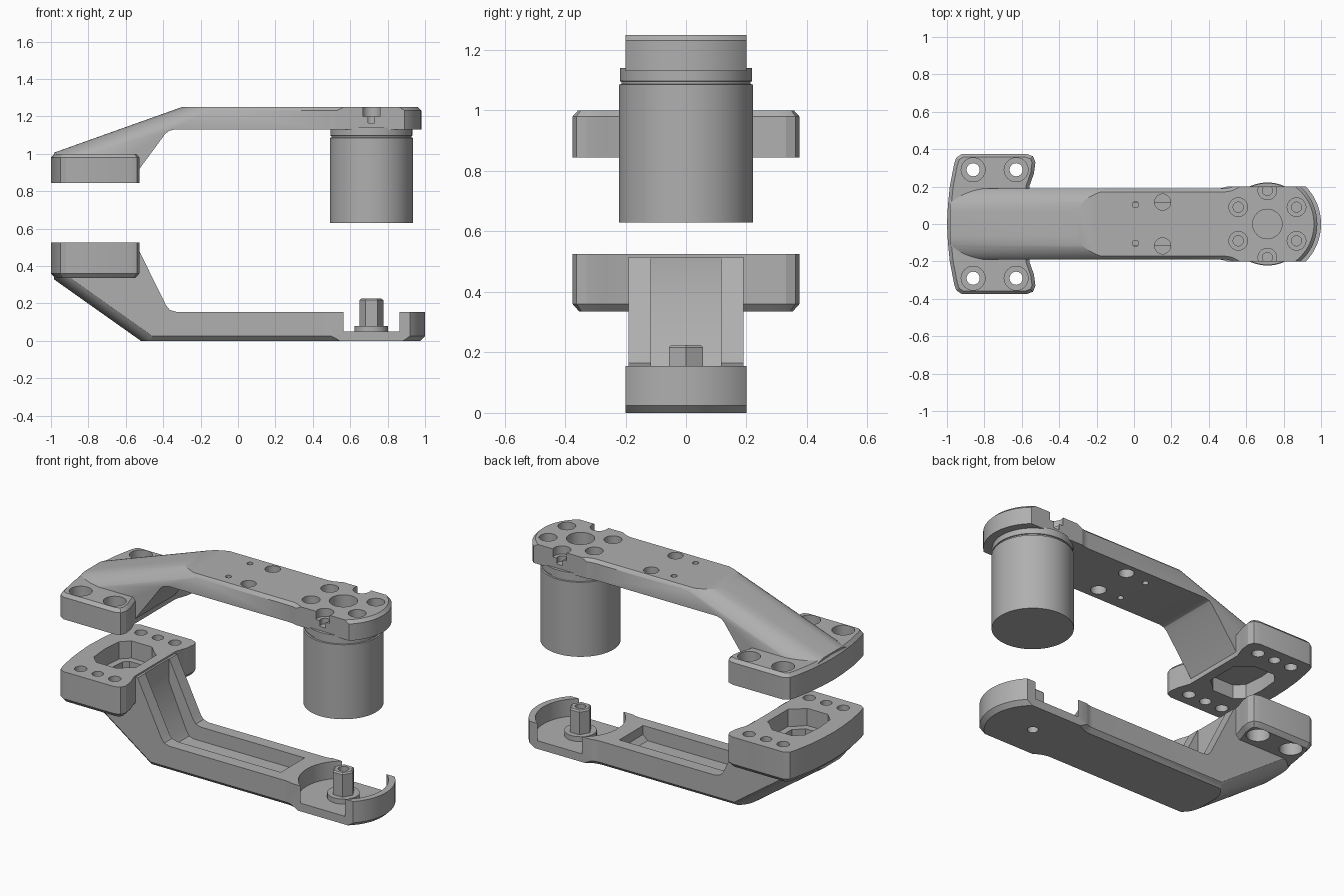
import bpy, bmesh
from math import sin, cos, pi, atan2, sqrt, radians
from mathutils import Vector

if "Cube" in bpy.data.objects:
    bpy.data.objects.remove(bpy.data.objects["Cube"])

metal = bpy.data.materials.new("grey metal")
metal.use_nodes = True
grey = (0.43, 0.43, 0.43, 1)
metal.diffuse_color = grey
metal.node_tree.nodes["Principled BSDF"].inputs["Base Color"].default_value = grey

HEAD_X = 0.713
ARM_W = 0.19


def inset(outline, d):
    """Move a counter-clockwise outline inwards by d with mitred corners."""
    result = []
    for i, p in enumerate(outline):
        a = (p - outline[i - 1]).normalized()
        b = (outline[(i + 1) % len(outline)] - p).normalized()
        na, nb = Vector((-a.y, a.x)), Vector((-b.y, b.x))
        result.append(p + (na + nb) * d / (1 + na.dot(nb)))
    return result


def prism(name, outline, levels, place=lambda u, v, w: (u, v, w)):
    """Stack an outline at several (height, inset) levels into a closed solid."""
    outline = [Vector(p) for p in outline]
    bm = bmesh.new()
    rings = [[bm.verts.new(place(p.x, p.y, w)) for p in inset(outline, d)]
             for w, d in levels]
    for low, high in zip(rings, rings[1:]):
        for i in range(len(low)):
            bm.faces.new((low[i - 1], low[i], high[i], high[i - 1]))
    bm.faces.new(rings[0][::-1])
    bm.faces.new(rings[-1])
    bmesh.ops.recalc_face_normals(bm, faces=bm.faces)
    mesh = bpy.data.meshes.new(name)
    bm.to_mesh(mesh)
    bm.free()
    mesh.materials.append(metal)
    obj = bpy.data.objects.new(name, mesh)
    bpy.context.collection.objects.link(obj)
    return obj


def combine(target, other, operation):
    """Apply a boolean and discard the second solid."""
    mod = target.modifiers.new("boolean", 'BOOLEAN')
    mod.operation, mod.solver, mod.object = operation, 'EXACT', other
    bpy.context.view_layer.objects.active = target
    bpy.ops.object.modifier_apply(modifier=mod.name)
    bpy.data.objects.remove(other)


def circle(x, y, r, n=32):
    return [(x + r * cos(2 * pi * i / n), y + r * sin(2 * pi * i / n)) for i in range(n)]


def arc(x, y, r, start, end, n):
    return [(x + r * cos(start + (end - start) * i / n),
             y + r * sin(start + (end - start) * i / n)) for i in range(n + 1)]


def drill(target, x, y, r, low, high):
    combine(target, prism("drill", circle(x, y, r), [(low, 0), (high, 0)]), 'DIFFERENCE')


def mirrored(half):
    """Half outline with y >= 0, left to right, made into a full loop."""
    return [(x, -y) for x, y in half if y > 1e-6] + half[::-1]


def side(u, v, w):
    return (u, w, v)


def arm_plan(radius, fillet=0.12):
    """Straight bar flowing through fillets into a round head."""
    rise = ARM_W + fillet
    dx = sqrt((radius + fillet) ** 2 - rise ** 2)
    half = [(-0.985, ARM_W)]
    half += arc(HEAD_X - dx, rise, fillet, -pi / 2, atan2(-rise, dx), 8)[:-1]
    half += arc(HEAD_X, 0, radius, atan2(rise, -dx), 0, 36)[:-1]
    return mirrored(half + [(HEAD_X + radius, 0)])


def make_arm(name, radius, levels, profile, start, slope, sign):
    """Plan, side profile and a sloping round-shouldered section intersected."""
    arm = prism(name, arm_plan(radius), levels)
    combine(arm, prism("profile", profile, [(-0.6, 0), (0.6, 0)], side), 'INTERSECT')
    shoulder = [(0.06 + 0.14 * cos(t), 0.11 * sin(t) - 0.11)
                for t in [pi / 2 * i / 12 for i in range(13)]]
    section = [(0.2, -2)] + shoulder + [(-y, z) for y, z in shoulder[::-1]] + [(-0.2, -2)]
    sweep = prism("section", section, [(-1.2, 0), (1.3, 0)],
                  lambda u, v, w: (w, u, start + slope * (w + 1) + sign * v))
    combine(arm, sweep, 'INTERSECT')
    return arm


CLAMP = mirrored([(-1, 0), (-0.995, 0.1), (-0.985, 0.2), (-0.962, 0.32), (-0.95, 0.355),
                  (-0.92, 0.375), (-0.575, 0.375), (-0.54, 0.362), (-0.527, 0.33),
                  (-0.535, 0.27), (-0.56, 0.2), (-0.56, 0)])
POCKET = mirrored([(-0.9, 0), (-0.89, 0.12), (-0.84, 0.17), (-0.7, 0.17),
                   (-0.65, 0.12), (-0.62, 0.1), (-0.62, 0)])

# Upper arm with its clamp
upper = make_arm("upper_arm", 0.267, [(0.7, 0), (1.232, 0), (1.25, 0.018)],
                 [(-1.1, 0.86), (-0.57, 0.86), (-0.53, 0.915), (-0.39, 1.105),
                  (-0.37, 1.122), (-0.34, 1.13), (1.2, 1.13), (1.2, 1.4), (-1.1, 1.4)],
                 1.0, 0.357, 1)
combine(upper, prism("clamp", CLAMP, [(0.845, 0), (0.98, 0), (1.0, 0.018)]), 'UNION')
combine(upper, prism("pocket", POCKET, [(0.8, 0), (0.93, 0)]), 'DIFFERENCE')

# Lower arm with its clamp
lower = make_arm("lower_arm", 0.287, [(0, 0.025), (0.025, 0), (0.7, 0)],
                 [(-1.1, -0.2), (1.2, -0.2), (1.2, 0.155), (-0.33, 0.155),
                  (-0.365, 0.165), (-0.385, 0.19), (-0.545, 0.515), (-1.1, 0.515)],
                 0.34, -0.708, -1)
combine(lower, prism("clamp", CLAMP, [(0.335, 0.022), (0.36, 0), (0.525, 0)]), 'UNION')
combine(lower, prism("pocket", POCKET, [(0.42, 0), (0.6, 0)]), 'DIFFERENCE')
combine(lower, prism("pocket_step", POCKET, [(0.36, 0.04), (0.5, 0.04)]), 'DIFFERENCE')

# Clamp screw holes and dowel holes
for y in (-0.29, 0.29):
    for x in (-0.86, -0.63):
        drill(upper, x, y, 0.035, 0.8, 1.1)
        drill(upper, x, y, 0.064, 0.93, 1.1)
        drill(lower, x, y, 0.035, 0.3, 0.6)
        drill(lower, x, y, 0.064, 0.3, 0.42)
    drill(upper, -0.745, y, 0.032, 0.8, 0.9)
    drill(lower, -0.745, y, 0.032, 0.46, 0.6)

# Holes through the upper bar
for s in (-1, 1):
    drill(upper, 0.153, s * 0.117, 0.043, 1, 1.4)
    drill(upper, 0.008, s * 0.104, 0.017, 1, 1.4)

# Upper head: central recess and ring of counterbored screw holes
drill(upper, HEAD_X, 0, 0.079, 1.16, 1.4)
for i in range(6):
    a = radians(30 + 60 * i)
    x, y = HEAD_X + 0.18 * cos(a), 0.18 * sin(a)
    drill(upper, x, y, 0.05, 1.2, 1.4)
    drill(upper, x, y, 0.027, 1.165, 1.3)

# Lower bar: channel running up the slope, and round cup in the head
channel = [(0.37, 0.3), (-0.34, 0.3), (-0.45, 0.6), (-0.548, 0.6), (-0.548, 0.38),
           (-0.43, 0.11), (-0.41, 0.08), (-0.38, 0.07), (0.34, 0.07), (0.37, 0.1)]
combine(lower, prism("channel", channel, [(-0.115, 0), (0.115, 0)], side), 'DIFFERENCE')
combine(lower, prism("cup", circle(HEAD_X, 0, 0.25, 64), [(0.05, 0), (0.4, 0)]), 'DIFFERENCE')

# Post in the cup, bored through together with the head
flange = prism("post_flange", circle(HEAD_X, 0, 0.09, 40), [(0.03, 0), (0.08, 0)])
post = prism("post", circle(HEAD_X, 0, 0.064, 6), [(0.04, 0), (0.217, 0), (0.225, 0.008)])
for part in (lower, flange, post):
    drill(part, HEAD_X, 0, 0.03, -0.1, 0.4)

# Round body under the upper head, with a groove near the top
motor = prism("round_body", circle(HEAD_X, 0, 0.222, 64),
              [(0.63, 0), (1.085, 0), (1.087, 0.008), (1.095, 0.008),
               (1.097, 0.003), (1.14, 0.003)])

for obj in (upper, lower, flange, post, motor):
    bpy.ops.object.select_all(action='DESELECT')
    obj.select_set(True)
    bpy.context.view_layer.objects.active = obj
    bpy.ops.object.shade_smooth_by_angle(angle=radians(25))
